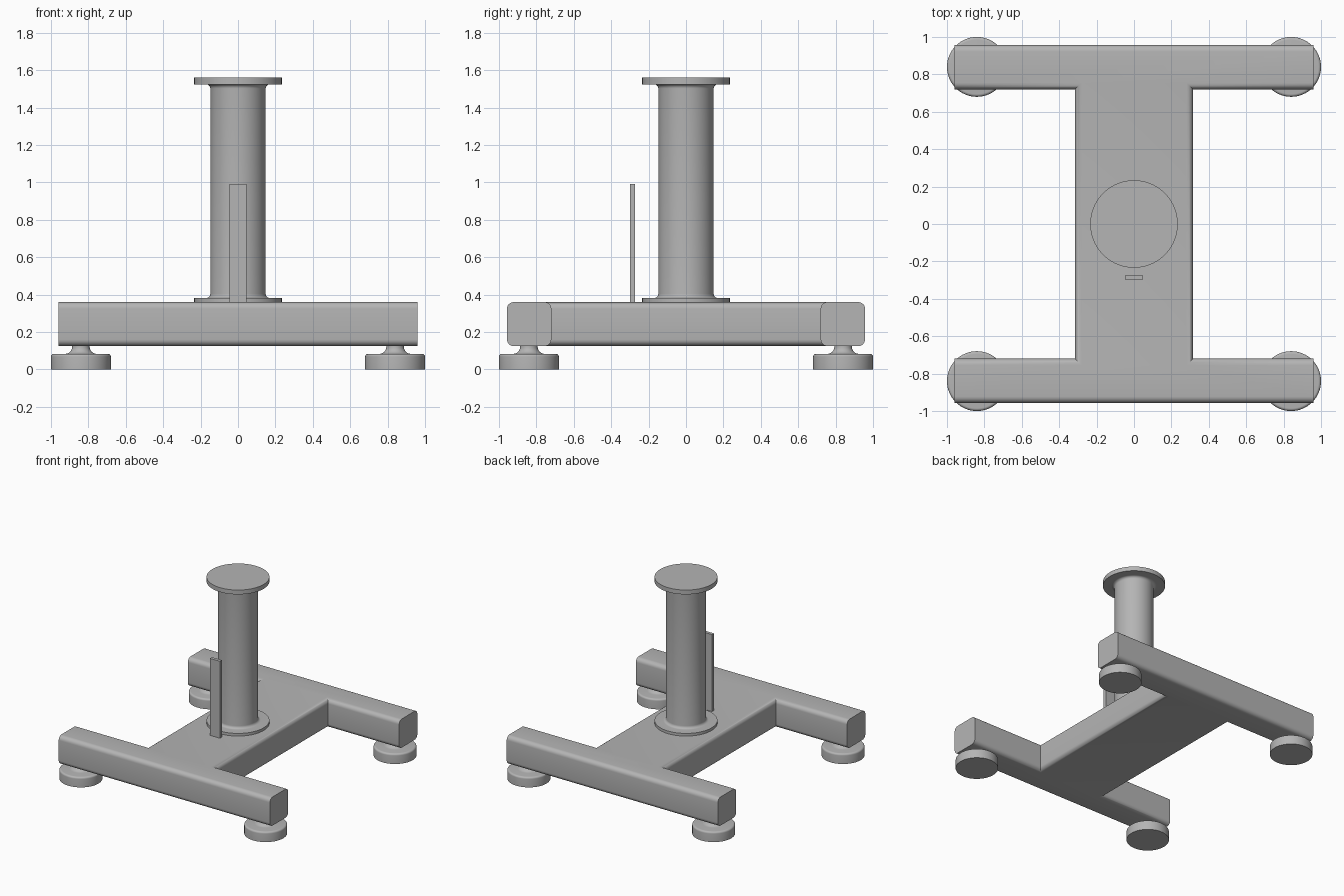
import bpy, bmesh, math
from mathutils import Vector

if "Cube" in bpy.data.objects:
    bpy.data.objects.remove(bpy.data.objects["Cube"], do_unlink=True)

# Single painted metal colour
GREY = (0.46, 0.46, 0.46, 1)
metal = bpy.data.materials.new("grey_metal")
metal.use_nodes = True
metal.diffuse_color = GREY
metal.node_tree.nodes["Principled BSDF"].inputs["Base Color"].default_value = GREY


def add_object(name, bm, location=(0, 0, 0)):
    bmesh.ops.recalc_face_normals(bm, faces=bm.faces)
    mesh = bpy.data.meshes.new(name)
    bm.to_mesh(mesh)
    bm.free()
    mesh.materials.append(metal)
    obj = bpy.data.objects.new(name, mesh)
    obj.location = location
    bpy.context.collection.objects.link(obj)
    bpy.ops.object.select_all(action="DESELECT")
    obj.select_set(True)
    bpy.context.view_layer.objects.active = obj
    bpy.ops.object.shade_smooth_by_angle(angle=math.radians(35))
    return obj


def arc(cx, cz, radius, start, end, steps=6):
    """Points (r, z) along an arc, angles in degrees."""
    angles = [math.radians(start + (end - start) * i / steps) for i in range(steps + 1)]
    return [(cx + radius * math.cos(a), cz + radius * math.sin(a)) for a in angles]


def lathe(name, profile, location=(0, 0, 0), sides=64):
    """Revolve an (r, z) profile that starts and ends on the axis."""
    bm = bmesh.new()
    verts = [bm.verts.new((r, 0, z)) for r, z in profile]
    edges = [bm.edges.new(pair) for pair in zip(verts, verts[1:])]
    bmesh.ops.spin(bm, geom=verts + edges, cent=(0, 0, 0), axis=(0, 0, 1),
                   angle=math.tau, steps=sides, use_duplicate=False)
    bmesh.ops.remove_doubles(bm, verts=bm.verts, dist=0.0001)
    return add_object(name, bm, location)


# H-shaped base: two cross bars and a wide centre beam, long edges rounded
END, OUTER, INNER, HALF = 0.96, 0.957, 0.72, 0.315
BOTTOM, TOP = 0.125, 0.36
quarter = [(HALF, INNER), (END, INNER), (END, OUTER)]
outline = quarter + [(-x, y) for x, y in reversed(quarter)]
outline += [(-x, -y) for x, y in outline]
bm = bmesh.new()
base_face = bm.faces.new([bm.verts.new((x, y, BOTTOM)) for x, y in outline])
extruded = bmesh.ops.extrude_face_region(bm, geom=[base_face], use_keep_orig=True)
moved = [g for g in extruded["geom"] if isinstance(g, bmesh.types.BMVert)]
bmesh.ops.translate(bm, verts=moved, vec=Vector((0, 0, TOP - BOTTOM)))
bmesh.ops.recalc_face_normals(bm, faces=bm.faces)


def is_long_edge(edge):
    a, b = (v.co for v in edge.verts)
    at_bar_end = abs(a.x) > END - 0.01 and abs(a.x - b.x) < 0.01
    return abs(a.z - b.z) < 0.01 and not at_bar_end


bmesh.ops.bevel(bm, geom=[e for e in bm.edges if is_long_edge(e)], offset=0.035,
                offset_type="OFFSET", segments=6, profile=0.5, affect="EDGES")
add_object("base_frame", bm)

# Column with a flange at each end and filleted joins
R, FLANGE, FILLET = 0.148, 0.234, 0.022
LOW, HIGH, CAP = 0.382, 1.524, 1.56
column = [(0, TOP - 0.005), (FLANGE, TOP - 0.005), (FLANGE, LOW)]
column += arc(R + FILLET, LOW + FILLET, FILLET, 270, 180)
column += arc(R + FILLET, HIGH - FILLET, FILLET, 180, 90)
column += [(FLANGE, HIGH), (FLANGE, CAP), (0, CAP)]
lathe("column", column, sides=96)

# Levelling feet: rounded pads with a flared neck
PAD, PAD_TOP = 0.16, 0.083
foot = [(0, 0), (PAD, 0)]
foot += arc(PAD - 0.015, PAD_TOP - 0.015, 0.015, 0, 90)
foot += arc(0.085, PAD_TOP + 0.038, 0.038, 270, 180)
foot += [(0.047, BOTTOM + 0.01), (0, BOTTOM + 0.01)]
for y, end in ((-0.84, "front"), (0.84, "back")):
    for x, side in ((0.84, "left"), (-0.84, "right")):
        lathe(f"{end}_{side}_foot", foot, (x, y, 0))

# Thin upright strip in front of the column
bm = bmesh.new()
bmesh.ops.create_cube(bm, size=1)
bmesh.ops.scale(bm, vec=Vector((0.092, 0.026, 0.635)), verts=bm.verts)
add_object("upright_strip", bm, (0, -0.287, 0.6745))
